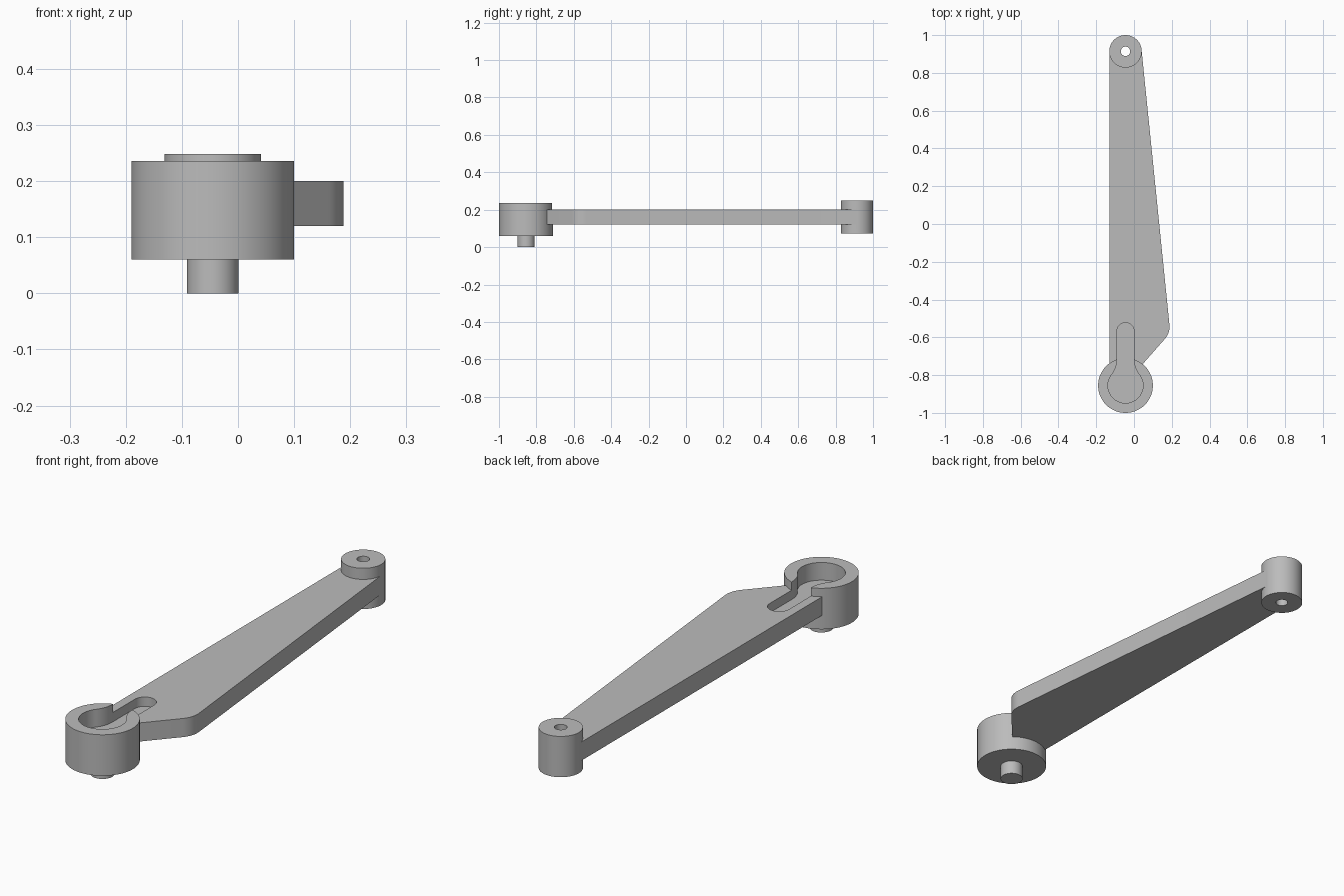
import bpy, bmesh
from math import sin, cos, radians, degrees, atan2, sqrt
from mathutils import Vector

cube = bpy.data.objects.get("Cube")
if cube:
    bpy.data.objects.remove(cube)

# Single grey material
grey = bpy.data.materials.new("plain grey")
grey.use_nodes = True
colour = (0.5, 0.5, 0.5, 1)
grey.diffuse_color = colour
grey.node_tree.nodes["Principled BSDF"].inputs["Base Color"].default_value = colour

AXIS_X = -0.045
HUB_Y, TIP_Y = -0.855, 0.914
HUB_R, TIP_R = 0.145, 0.086


def arc(cx, cy, r, start, end, steps):
    """Points along an arc, angles in degrees."""
    angles = [radians(start + (end - start) * i / steps) for i in range(steps + 1)]
    return [(cx + r * cos(a), cy + r * sin(a)) for a in angles]


def prism(name, outline, z0, z1):
    """Closed solid extruded from a flat outline."""
    bm = bmesh.new()
    face = bm.faces.new([bm.verts.new((x, y, z0)) for x, y in outline])
    top = bmesh.ops.extrude_face_region(bm, geom=[face])["geom"]
    bmesh.ops.translate(bm, vec=(0, 0, z1 - z0),
                        verts=[v for v in top if isinstance(v, bmesh.types.BMVert)])
    bmesh.ops.recalc_face_normals(bm, faces=bm.faces)
    mesh = bpy.data.meshes.new(name)
    bm.to_mesh(mesh)
    bm.free()
    mesh.materials.append(grey)
    obj = bpy.data.objects.new(name, mesh)
    bpy.context.collection.objects.link(obj)
    return obj


def cylinder(name, y, r, z0, z1):
    return prism(name, arc(AXIS_X, y, r, 0, 360, 96)[:-1], z0, z1)


def combine(target, tool, operation):
    """Apply a boolean and discard the tool."""
    tool.hide_render = True
    mod = target.modifiers.new(operation, 'BOOLEAN')
    mod.operation, mod.object, mod.solver = operation, tool, 'EXACT'
    bpy.context.view_layer.objects.active = target
    bpy.ops.object.modifier_apply(modifier=mod.name)
    bpy.data.objects.remove(tool)


# Tapered arm plate with one rounded elbow
tip_edge = Vector((0.04, 0.922))
elbow = Vector((0.192, -0.576))
hub_edge = Vector((0.03, -0.76))
a = elbow + (tip_edge - elbow).normalized() * 0.045
b = elbow + (hub_edge - elbow).normalized() * 0.045
bend = [tuple(a * (1 - t) ** 2 + elbow * 2 * t * (1 - t) + b * t * t)
        for t in [i / 12 for i in range(13)]]
arm = prism("lever_arm", [(-0.1305, TIP_Y), (-0.1305, -0.8), tuple(hub_edge)]
            + bend[::-1] + [tuple(tip_edge)], 0.12, 0.2)

# Large hub, locating pin and small end boss
combine(arm, cylinder("large_hub", HUB_Y, HUB_R, 0.06, 0.236), 'UNION')
combine(arm, cylinder("pin", HUB_Y, 0.046, 0, 0.1), 'UNION')
combine(arm, cylinder("end_boss", TIP_Y, TIP_R, 0.073, 0.248), 'UNION')

# Keyhole pocket: round bowl blended into a straight slot
bowl, slot, blend = 0.093, 0.046, 0.12
fx = slot + blend
fy = sqrt((bowl + blend) ** 2 - fx ** 2)
touch = degrees(atan2(fy, fx))
half = (arc(0, 0, bowl, -90, touch, 40)
        + arc(fx, fy, blend, touch + 180, 180, 12)[1:]
        + arc(0, 0.286, slot, 0, 90, 14))
keyhole = half + [(-x, y) for x, y in half[-2:0:-1]]
pocket = prism("pocket_cutter", [(x + AXIS_X, y + HUB_Y) for x, y in keyhole], 0.16, 0.3)
combine(arm, pocket, 'DIFFERENCE')

# Through hole in the end boss
combine(arm, cylinder("hole_cutter", TIP_Y, 0.025, 0, 0.3), 'DIFFERENCE')

# Smooth curved walls, crisp edges
bpy.ops.object.select_all(action='DESELECT')
arm.select_set(True)
bpy.context.view_layer.objects.active = arm
bpy.ops.object.shade_smooth_by_angle(angle=radians(25))
